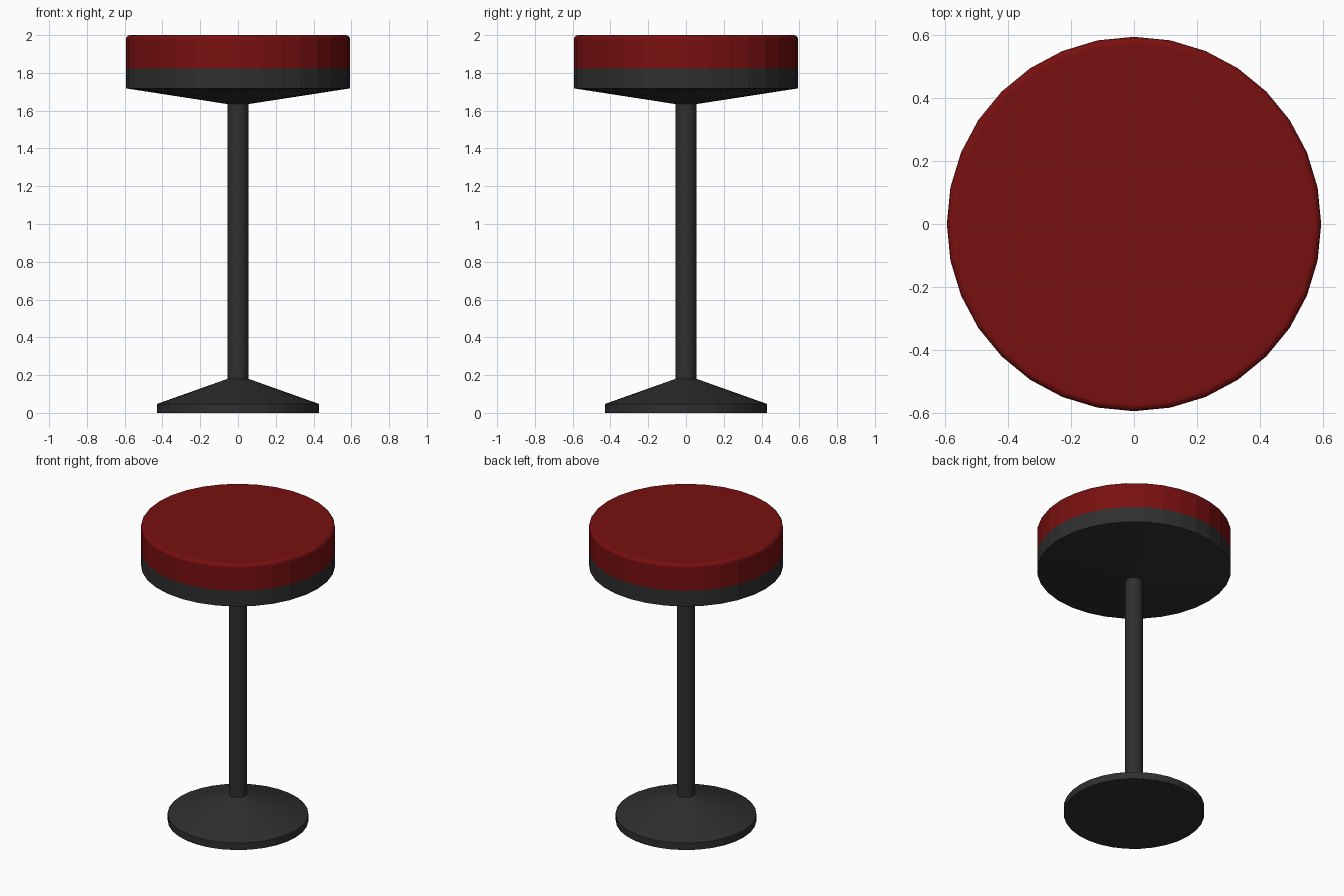
import bpy, bmesh, math

if "Cube" in bpy.data.objects:
    bpy.data.objects.remove(bpy.data.objects["Cube"])

SIDES = 32


def material(name, rgb):
    m = bpy.data.materials.new(name)
    m.diffuse_color = (*rgb, 1.0)
    m.use_nodes = True
    m.node_tree.nodes["Principled BSDF"].inputs["Base Color"].default_value = m.diffuse_color
    return m


def lathe(name, profile, mat):
    """Revolve (radius, z) points, listed bottom to top, and cap both ends."""
    bm = bmesh.new()
    rings = []
    for r, z in profile:
        rings.append([bm.verts.new((r * math.cos(2 * math.pi * i / SIDES),
                                    r * math.sin(2 * math.pi * i / SIDES), z))
                      for i in range(SIDES)])
    for low, high in zip(rings, rings[1:]):
        for i in range(SIDES):
            j = (i + 1) % SIDES
            bm.faces.new((low[i], low[j], high[j], high[i]))
    bm.faces.new(rings[0][::-1])
    bm.faces.new(rings[-1])
    mesh = bpy.data.meshes.new(name)
    bm.to_mesh(mesh)
    bm.free()
    mesh.materials.append(mat)
    obj = bpy.data.objects.new(name, mesh)
    bpy.context.collection.objects.link(obj)
    return obj


red = material("dark red vinyl", (0.19, 0.005, 0.005))
black = material("black metal", (0.028, 0.028, 0.028))

# Cushion with a small rounded top edge
R, TOP, ROUND = 0.593, 2.0, 0.022
edge = [(R - ROUND + ROUND * math.cos(a), TOP - ROUND + ROUND * math.sin(a))
        for a in (math.pi / 2 * k / 4 for k in range(5))]
lathe("cushion", [(R, 1.823)] + edge, red)

# Seat pan with a shallow conical underside
lathe("seat_pan", [(0.056, 1.635), (R, 1.718), (R, 1.823)], black)

# Central pole
lathe("pole", [(0.056, 0.18), (0.056, 1.635)], black)

# Foot: thin disc rising as a cone to the pole
lathe("base", [(0.43, 0.0), (0.43, 0.047), (0.056, 0.18)], black)
